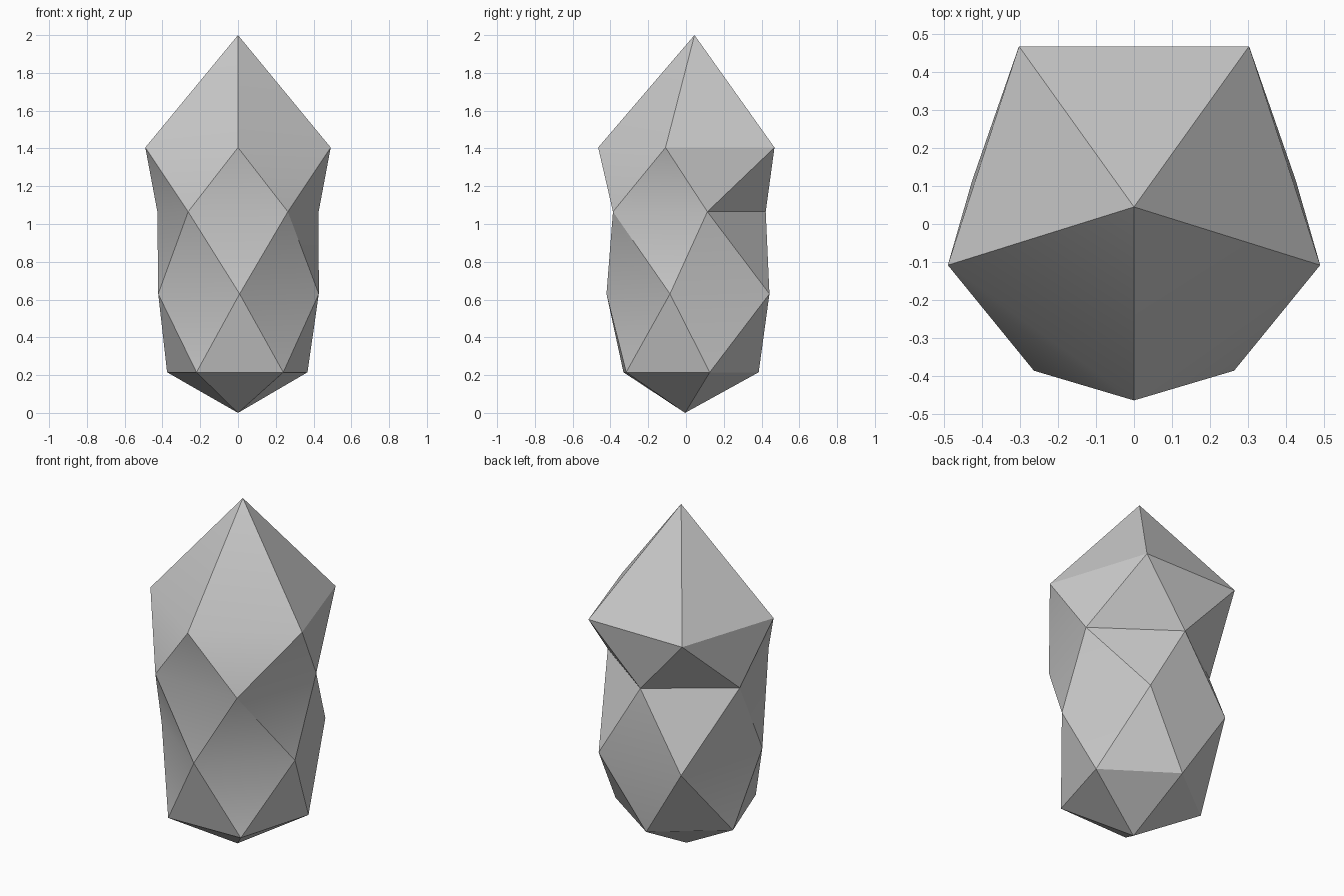
import bpy, bmesh
from math import sin, cos, radians

if "Cube" in bpy.data.objects:
    bpy.data.objects.remove(bpy.data.objects["Cube"])

# Rings top to bottom: height, centre y, radius x, radius y, angle of first corner
RINGS = [
    (1.405, 0.051, 0.516, 0.516, -90),
    (1.065, -0.025, 0.449, 0.447, -54),
    (0.63, 0.053, 0.447, 0.474, -88.9),
    (0.215, -0.007, 0.391, 0.392, -52.2),
]
SIDES = 5

bm = bmesh.new()


def ring(z, cy, rx, ry, start):
    angles = [radians(start + 360 * i / SIDES) for i in range(SIDES)]
    return [bm.verts.new((rx * cos(a), cy + ry * sin(a), z)) for a in angles]


rings = [ring(*r) for r in RINGS]
top_tip = bm.verts.new((0, 0.045, 2))
bottom_tip = bm.verts.new((0, -0.005, 0))

# Pointed caps
for i in range(SIDES):
    j = (i + 1) % SIDES
    bm.faces.new((top_tip, rings[0][i], rings[0][j]))
    bm.faces.new((bottom_tip, rings[-1][j], rings[-1][i]))

# Triangle bands: each ring is turned half a side from the one above
for k in range(len(rings) - 1):
    up, low = rings[k], rings[k + 1]
    shift = -1 if k % 2 == 0 else 0
    for i in range(SIDES):
        j = (i + 1) % SIDES
        a = (i + shift) % SIDES
        b = (a + 1) % SIDES
        bm.faces.new((up[i], low[a], low[b]))
        bm.faces.new((up[i], low[b], up[j]))

bmesh.ops.recalc_face_normals(bm, faces=bm.faces)
mesh = bpy.data.meshes.new("crystal")
bm.to_mesh(mesh)
bm.free()

# Faceted crystal body
crystal = bpy.data.objects.new("crystal", mesh)
bpy.context.collection.objects.link(crystal)
bpy.context.view_layer.objects.active = crystal
crystal.select_set(True)
bpy.ops.object.shade_smooth_by_angle(angle=radians(30))
